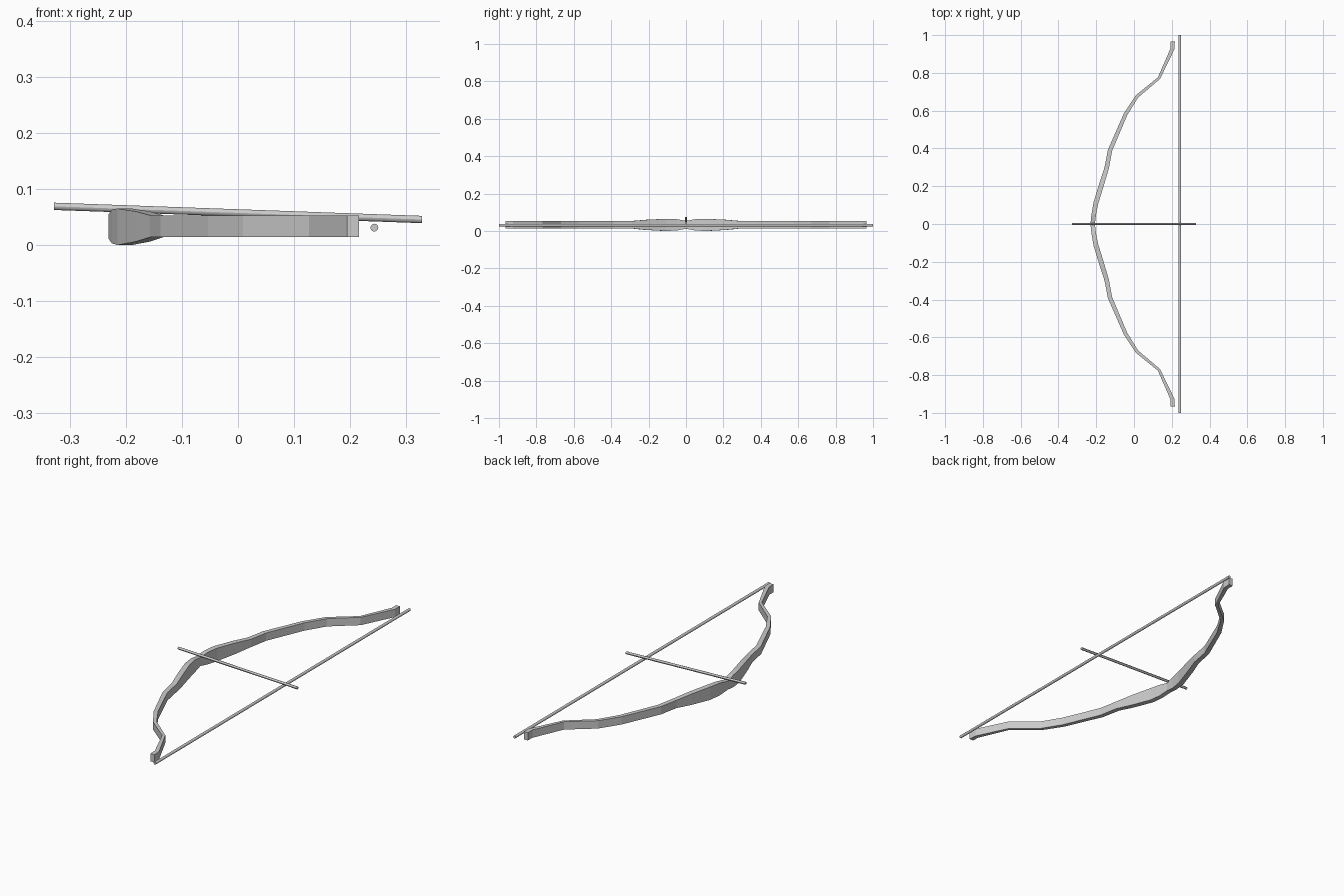
import bpy, bmesh
from mathutils import Vector

if "Cube" in bpy.data.objects:
    bpy.data.objects.remove(bpy.data.objects["Cube"])

# Limb stations from grip to tip: x, y, thickness, z bottom, z top
stations = [
    (-0.219, 0.00, 0.024, 0.012, 0.054),
    (-0.213, 0.05, 0.024, 0.003, 0.063),
    (-0.202, 0.11, 0.026, 0.000, 0.065),
    (-0.170, 0.215, 0.026, 0.006, 0.060),
    (-0.145, 0.295, 0.024, 0.014, 0.053),
    (-0.127, 0.390, 0.023, 0.014, 0.053),
    (-0.045, 0.580, 0.020, 0.014, 0.053),
    (0.015, 0.675, 0.017, 0.014, 0.053),
    (0.132, 0.772, 0.014, 0.014, 0.053),
    (0.204, 0.928, 0.021, 0.014, 0.053),
    (0.205, 0.965, 0.022, 0.014, 0.053),
]


def make_bow():
    bm = bmesh.new()
    pts = [Vector((s[0], s[1])) for s in stations]
    rings = []
    for i, (x, y, t, z0, z1) in enumerate(stations):
        before = (pts[i] - pts[i - 1]).normalized() if i else Vector((0, 1))
        after = (pts[i + 1] - pts[i]).normalized() if i < len(pts) - 1 else Vector((0, 1))
        d = (before + after).normalized()
        n = Vector((d.y, -d.x)) * t / 2
        if i in (0, len(pts) - 1):
            n = Vector((t / 2, 0))
        rings.append([bm.verts.new((x + s * n.x, y + s * n.y, z))
                      for s, z in ((-1, z0), (1, z0), (1, z1), (-1, z1))])
    for a, b in zip(rings, rings[1:]):
        for k in range(4):
            j = (k + 1) % 4
            bm.faces.new((a[k], a[j], b[j], b[k]))
    bm.faces.new(rings[-1])
    bmesh.ops.recalc_face_normals(bm, faces=bm.faces)
    me = bpy.data.meshes.new("bow")
    bm.to_mesh(me)
    bm.free()
    ob = bpy.data.objects.new("bow", me)
    bpy.context.collection.objects.link(ob)
    # Second limb
    mod = ob.modifiers.new("mirror", 'MIRROR')
    mod.use_axis = (False, True, False)
    mod.use_clip = True
    return ob


def rod(name, a, b, radius, sides=12):
    a, b = Vector(a), Vector(b)
    bpy.ops.mesh.primitive_cylinder_add(vertices=sides, radius=radius,
                                        depth=(b - a).length, location=(a + b) / 2)
    ob = bpy.context.object
    ob.name = name
    ob.rotation_euler = (b - a).to_track_quat('Z', 'Y').to_euler()
    bpy.ops.object.shade_smooth_by_angle()
    return ob


make_bow()
# String and arrow
rod("bowstring", (0.243, -1, 0.031), (0.243, 1, 0.031), 0.007)
rod("arrow_shaft", (-0.328, 0, 0.069), (0.328, 0, 0.0455), 0.0065)
